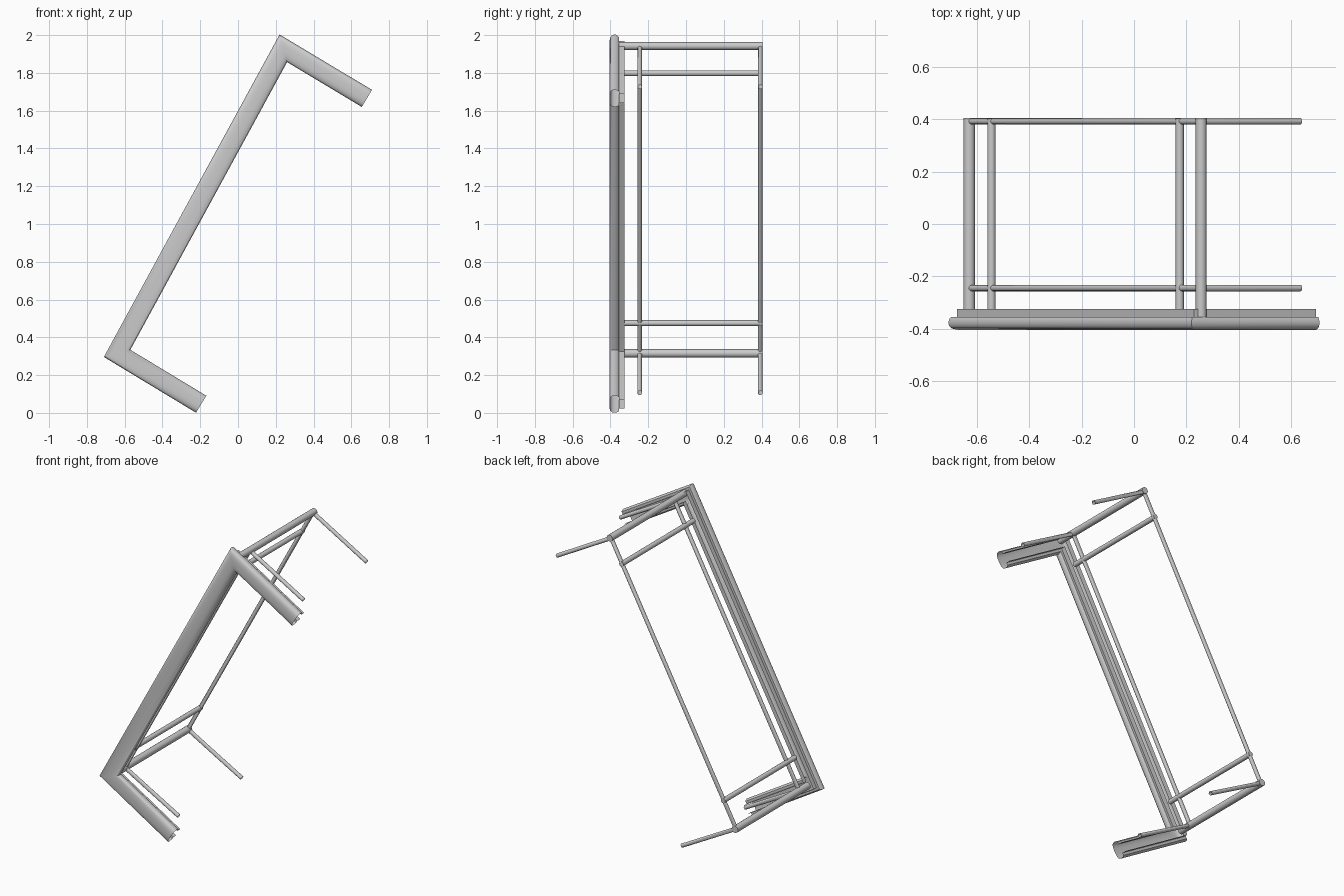
import bpy, bmesh, math
from mathutils import Vector

if "Cube" in bpy.data.objects:
    bpy.data.objects.remove(bpy.data.objects["Cube"])


def finish(bm, name):
    bmesh.ops.recalc_face_normals(bm, faces=bm.faces)
    mesh = bpy.data.meshes.new(name)
    bm.to_mesh(mesh)
    bm.free()
    ob = bpy.data.objects.new(name, mesh)
    bpy.context.collection.objects.link(ob)
    bpy.ops.object.select_all(action='DESELECT')
    ob.select_set(True)
    bpy.context.view_layer.objects.active = ob
    bpy.ops.object.shade_smooth_by_angle(angle=math.radians(35))
    return ob


def sweep(name, path, profile, closed):
    """Sweep (width, y) profile along an xz path with mitred corners."""
    pts = [Vector(p) for p in path]
    bm = bmesh.new()
    rings = []
    for i, p in enumerate(pts):
        normals = []
        for a, b in ((i - 1, i), (i, i + 1)):
            if a >= 0 and b < len(pts):
                d = (pts[b] - pts[a]).normalized()
                normals.append(Vector((-d.y, d.x)))
        n1, n2 = normals[0], normals[-1]
        m = (n1 + n2) / (1 + n1.dot(n2))
        rings.append([bm.verts.new((p.x + m.x * w, y, p.y + m.y * w)) for w, y in profile])
    count = len(profile)
    for r, s in zip(rings, rings[1:]):
        for j in range(count if closed else count - 1):
            k = (j + 1) % count
            bm.faces.new((r[j], r[k], s[k], s[j]))
    return finish(bm, name)


def circle(y, radius, sides=12):
    return [(radius * math.cos(2 * math.pi * i / sides),
             y + radius * math.sin(2 * math.pi * i / sides)) for i in range(sides)]


def crossbar(name, x, z, y0, y1, radius):
    bm = bmesh.new()
    bmesh.ops.create_cone(bm, cap_ends=True, segments=16, radius1=radius,
                          radius2=radius, depth=y1 - y0)
    for v in bm.verts:
        v.co = Vector((x + v.co.x, (y0 + y1) / 2 + v.co.z, z + v.co.y))
    return finish(bm, name)


# Front moulding: hollow rounded face with a narrow rear channel
half = [(0.0275, -0.325), (0.0275, -0.355), (0.043, -0.355), (0.049, -0.363),
        (0.052, -0.372), (0.0525, -0.381), (0.050, -0.391), (0.043, -0.399),
        (0.030, -0.404), (0.015, -0.406)]
profile = half + [(-w, y) for w, y in reversed(half)]
front_path = [(0.6825, 1.665), (0.24, 1.93), (-0.64, 0.315), (-0.195, 0.046)]
sweep("front_moulding", front_path, profile, False)

# Slim bent rails behind the moulding
rail_path = [(0.637, 1.725), (0.255, 1.94), (-0.63, 0.315), (-0.248, 0.105)]
for name, y in (("front_rail", -0.245), ("rear_rail", 0.393)):
    sweep(name, rail_path, circle(y, 0.0125), True)

# Depth bars at the corners and just inside them
crossbar("upper_corner_bar", 0.257, 1.942, -0.36, 0.406, 0.021)
crossbar("lower_corner_bar", -0.63, 0.315, -0.33, 0.406, 0.022)
crossbar("upper_brace_bar", 0.175, 1.798, -0.325, 0.404, 0.0155)
crossbar("lower_brace_bar", -0.545, 0.475, -0.325, 0.404, 0.0155)
